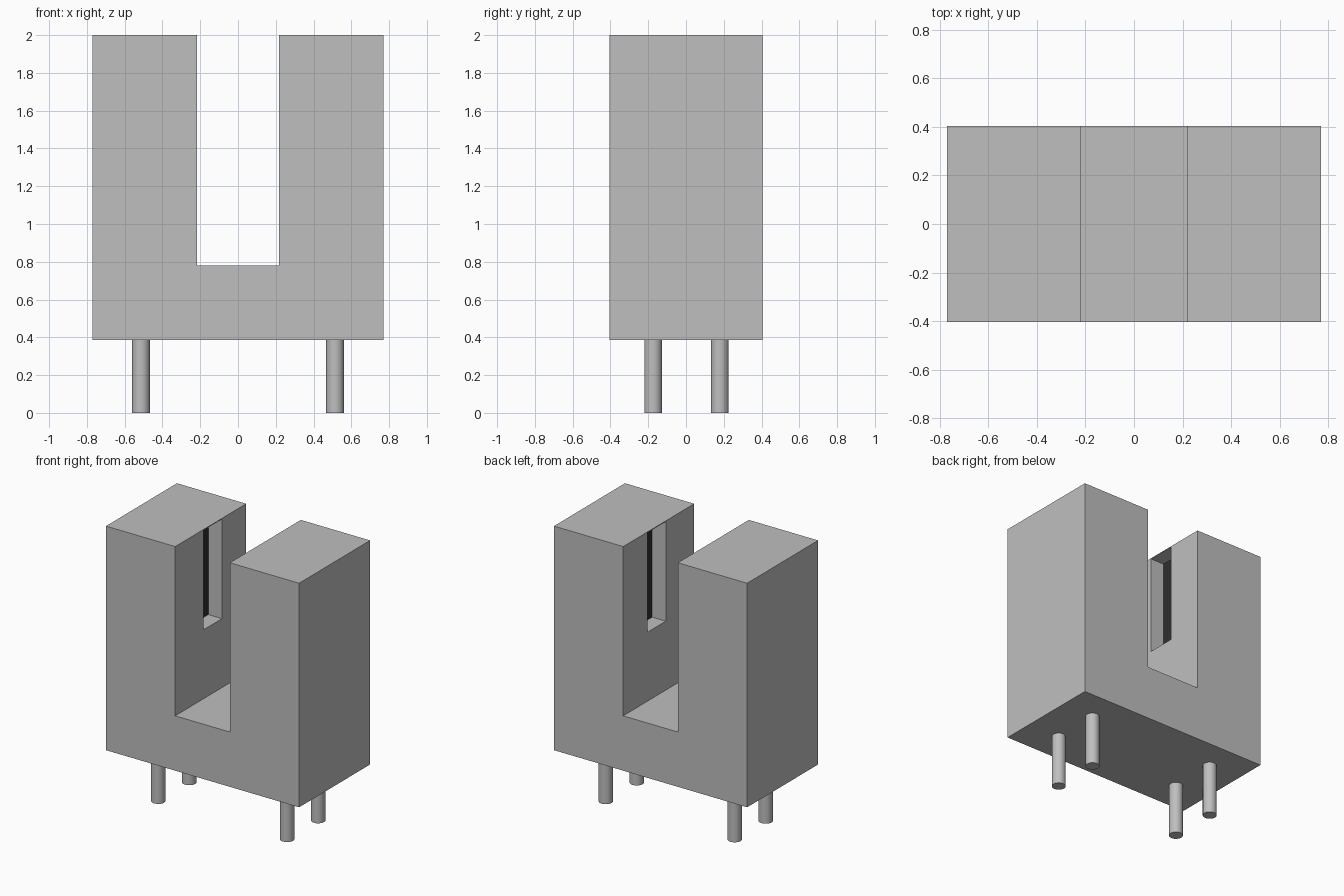
import bpy, bmesh

cube = bpy.data.objects.get("Cube")
if cube:
    bpy.data.objects.remove(cube, do_unlink=True)


def make_material(name, value):
    mat = bpy.data.materials.new(name)
    mat.use_nodes = True
    color = (value, value, value, 1)
    mat.diffuse_color = color
    mat.node_tree.nodes["Principled BSDF"].inputs["Base Color"].default_value = color
    return mat


grey = make_material("light grey", 0.52)
black = make_material("soft black", 0.028)


def add_object(name, bm, mat):
    bmesh.ops.recalc_face_normals(bm, faces=bm.faces)
    mesh = bpy.data.meshes.new(name)
    bm.to_mesh(mesh)
    bm.free()
    mesh.materials.append(mat)
    obj = bpy.data.objects.new(name, mesh)
    bpy.context.collection.objects.link(obj)
    return obj


def add_box(name, low, high, mat):
    bm = bmesh.new()
    bmesh.ops.create_cube(bm, size=1)
    for v in bm.verts:
        v.co = [lo if c < 0 else hi for c, lo, hi in zip(v.co, low, high)]
    return add_object(name, bm, mat)


def activate(obj):
    bpy.ops.object.select_all(action="DESELECT")
    obj.select_set(True)
    bpy.context.view_layer.objects.active = obj


# Overall sizes
WIDTH, DEPTH, BOTTOM, TOP = 0.77, 0.404, 0.385, 2.0
GAP, FLOOR = 0.218, 0.78
SLOT_FRONT, SLOT_BACK, SLOT_LOW, SLOT_HIGH = -0.081, 0.129, 1.277, 1.994
SLOT_END = GAP + 0.113

# U-shaped housing: profile pushed from front to back
profile = [(-WIDTH, BOTTOM), (WIDTH, BOTTOM), (WIDTH, TOP), (GAP, TOP),
           (GAP, FLOOR), (-GAP, FLOOR), (-GAP, TOP), (-WIDTH, TOP)]
bm = bmesh.new()
face = bm.faces.new([bm.verts.new((x, -DEPTH, z)) for x, z in profile])
pushed = bmesh.ops.extrude_face_region(bm, geom=[face])["geom"]
bmesh.ops.translate(bm, vec=(0, 2 * DEPTH, 0),
                    verts=[v for v in pushed if isinstance(v, bmesh.types.BMVert)])
housing = add_object("housing", bm, grey)

# One cutter across the gap opens a slot in both arms
cutter = add_box("slot_cutter", (-SLOT_END, SLOT_FRONT, SLOT_LOW),
                 (SLOT_END, SLOT_BACK, SLOT_HIGH), grey)
cutter.hide_render = True
cut = housing.modifiers.new("slots", "BOOLEAN")
cut.operation = "DIFFERENCE"
cut.solver = "EXACT"
cut.object = cutter
activate(housing)
bpy.ops.object.modifier_apply(modifier=cut.name)
bpy.data.objects.remove(cutter, do_unlink=True)

# Dark sensor windows at the end of each slot
for side, name in ((-1, "right"), (1, "left")):
    x0, x1 = sorted((side * (SLOT_END - 0.004), side * (SLOT_END + 0.002)))
    add_box(name + "_sensor_window", (x0, SLOT_FRONT, SLOT_LOW),
            (x1, SLOT_BACK, SLOT_HIGH), black)

# Four round contact pins
for x, side in ((-0.514, "right"), (0.514, "left")):
    for y, end in ((-0.174, "front"), (0.179, "back")):
        bm = bmesh.new()
        bmesh.ops.create_cone(bm, cap_ends=True, segments=32, radius1=0.047,
                              radius2=0.047, depth=BOTTOM)
        bmesh.ops.translate(bm, vec=(x, y, BOTTOM / 2), verts=bm.verts)
        pin = add_object(f"{end}_{side}_pin", bm, grey)
        activate(pin)
        bpy.ops.object.shade_smooth_by_angle()
